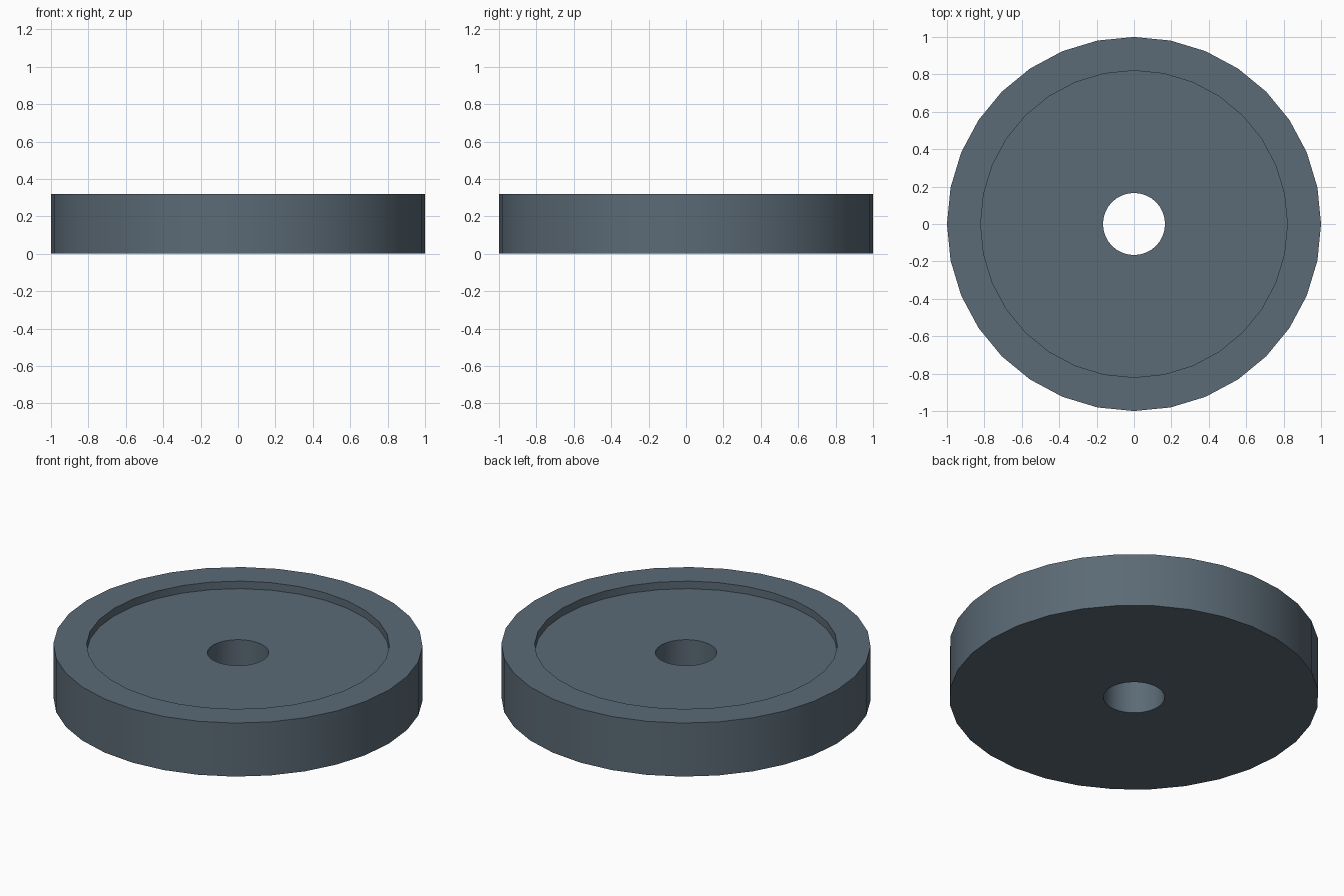
import bpy
import bmesh
import math

if "Cube" in bpy.data.objects:
    bpy.data.objects.remove(bpy.data.objects["Cube"], do_unlink=True)

SIDES = 32

# Slate grey material
slate = bpy.data.materials.new("slate_grey")
slate.use_nodes = True
colour = (0.105, 0.145, 0.18, 1)
slate.diffuse_color = colour
slate.node_tree.nodes["Principled BSDF"].inputs["Base Color"].default_value = colour

# Closed cross-section (radius, height): bore, recessed floor, raised rim
profile = [(0.166, 0), (1, 0), (1, 0.32), (0.82, 0.32), (0.82, 0.275), (0.166, 0.275)]

# Turn the cross-section around the upright axis
bm = bmesh.new()
rings = []
for i in range(SIDES):
    a = math.tau * i / SIDES
    rings.append([bm.verts.new((r * math.cos(a), r * math.sin(a), z)) for r, z in profile])
for i, ring in enumerate(rings):
    after = rings[(i + 1) % SIDES]
    for j in range(len(profile)):
        k = (j + 1) % len(profile)
        bm.faces.new((ring[j], after[j], after[k], ring[k]))
bmesh.ops.recalc_face_normals(bm, faces=bm.faces)

mesh = bpy.data.meshes.new("rimmed_disc")
bm.to_mesh(mesh)
bm.free()
mesh.materials.append(slate)
disc = bpy.data.objects.new("rimmed_disc", mesh)
bpy.context.collection.objects.link(disc)

# Smooth round walls with crisp edges
bpy.context.view_layer.objects.active = disc
disc.select_set(True)
bpy.ops.object.shade_smooth_by_angle(angle=math.radians(30))
